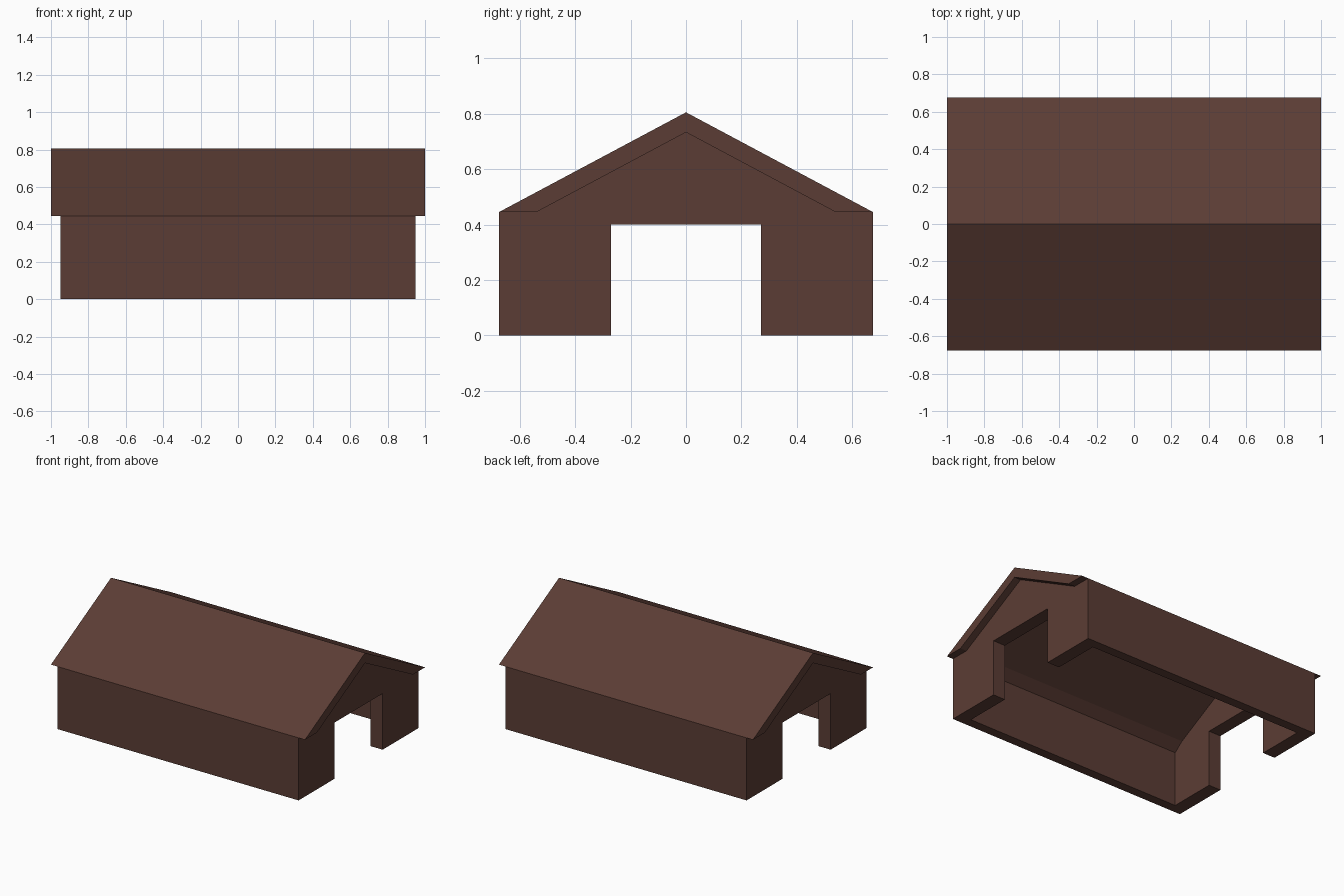
import bpy, bmesh

if "Cube" in bpy.data.objects:
    bpy.data.objects.remove(bpy.data.objects["Cube"])

brown = bpy.data.materials.new("dark_brown_wood")
brown.diffuse_color = (0.105, 0.046, 0.035, 1)
brown.use_nodes = True
brown.node_tree.nodes["Principled BSDF"].inputs["Base Color"].default_value = brown.diffuse_color


def prism(name, profile, x0, x1, caps=True):
    """Extrude a (y, z) outline along x."""
    bm = bmesh.new()
    a = [bm.verts.new((x0, y, z)) for y, z in profile]
    b = [bm.verts.new((x1, y, z)) for y, z in profile]
    n = len(profile)
    for i in range(n):
        j = (i + 1) % n
        bm.faces.new((a[i], a[j], b[j], b[i]))
    ends = [bm.faces.new(a[::-1]), bm.faces.new(b)]
    bmesh.ops.recalc_face_normals(bm, faces=bm.faces)
    if not caps:
        bmesh.ops.delete(bm, geom=ends, context='FACES_ONLY')
    me = bpy.data.meshes.new(name)
    bm.to_mesh(me)
    bm.free()
    me.materials.append(brown)
    ob = bpy.data.objects.new(name, me)
    bpy.context.collection.objects.link(ob)
    return ob


def mirrored(half, peak=None):
    """Right half outline up to the centre, then its mirror image."""
    mid = [peak] if peak else []
    return half + mid + [(-y, z) for y, z in reversed(half)]


W, EAVE, SOFFIT = 0.675, 0.445, 0.54    # half width, eave height, soffit inner edge
UNDER, RIDGE = 0.733, 0.805             # roof underside and ridge heights
END, INNER = 0.95, 0.855                # outer and inner face of the end walls

# Roof: two slopes with flat soffits, overhanging both ends
prism("roof", [(0, RIDGE), (W, EAVE), (SOFFIT, EAVE), (0, UNDER),
               (-SOFFIT, EAVE), (-W, EAVE)], -1, 1)

# End walls with a wide doorway each
gable = mirrored([(0.27, 0.4), (0.27, 0), (W, 0), (W, EAVE), (SOFFIT, EAVE)], (0, UNDER))
prism("right_end_wall", gable, INNER, END)
prism("left_end_wall", gable, -END, -INNER)

# Long side walls, splayed inward at the top to meet the soffit
for name, s in (("front_wall", -1), ("back_wall", 1)):
    prism(name, [(s * y, z) for y, z in
                 ((W, 0), (W, EAVE), (SOFFIT, EAVE), (0.608, 0.39), (0.608, 0))],
          -INNER, INNER, caps=False)
